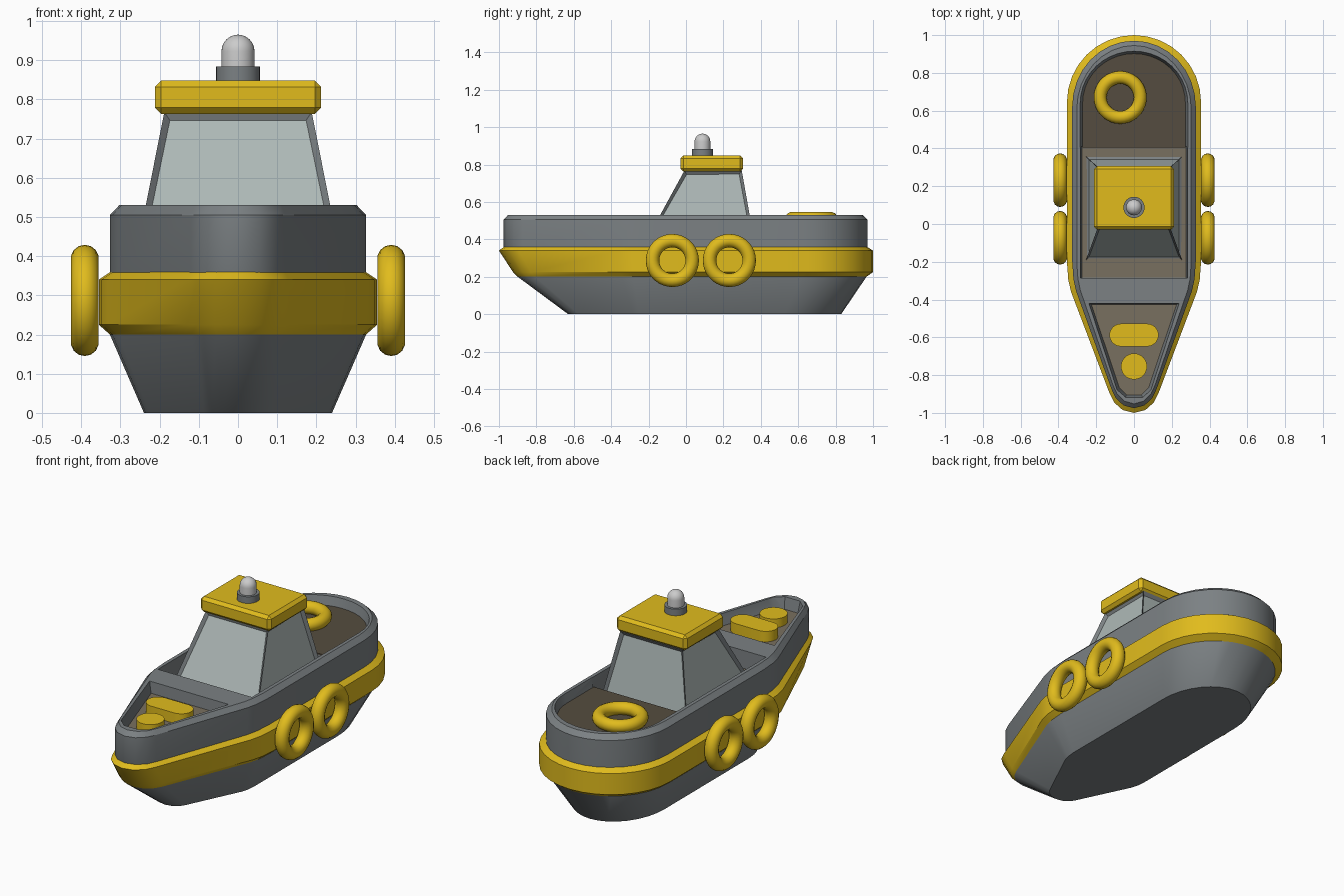
import bpy, bmesh
from math import sin, cos, pi, radians

if "Cube" in bpy.data.objects:
    bpy.data.objects.remove(bpy.data.objects["Cube"])


def material(name, rgb):
    m = bpy.data.materials.new(name)
    m.diffuse_color = (*rgb, 1)
    m.use_nodes = True
    m.node_tree.nodes["Principled BSDF"].inputs["Base Color"].default_value = m.diffuse_color
    return m


GREY = material("hull_grey", (0.2, 0.22, 0.23))
YELLOW = material("yellow", (0.75, 0.5, 0.012))
GLASS = material("glass", (0.42, 0.48, 0.47))
DECK = material("deck_brown", (0.19, 0.16, 0.115))
DARK = material("stern_deck_brown", (0.09, 0.073, 0.05))
LAMP = material("lamp_glass", (0.65, 0.65, 0.65))


def activate(ob):
    bpy.ops.object.select_all(action='DESELECT')
    ob.select_set(True)
    bpy.context.view_layer.objects.active = ob


def smooth(ob, angle=32):
    activate(ob)
    bpy.ops.object.shade_smooth_by_angle(angle=radians(angle))


def loft(name, rings, mat=None, caps=True):
    """Skin a stack of equal-length closed rings."""
    bm = bmesh.new()
    vs = [[bm.verts.new(p) for p in ring] for ring in rings]
    n = len(vs[0])
    for a, b in zip(vs, vs[1:]):
        for i in range(n):
            j = (i + 1) % n
            bm.faces.new((a[i], a[j], b[j], b[i]))
    if caps:
        bm.faces.new(vs[0][::-1])
        bm.faces.new(vs[-1])
    bmesh.ops.recalc_face_normals(bm, faces=bm.faces)
    me = bpy.data.meshes.new(name)
    bm.to_mesh(me)
    bm.free()
    ob = bpy.data.objects.new(name, me)
    bpy.context.collection.objects.link(ob)
    if mat:
        me.materials.append(mat)
    return ob


def mirrored(half):
    """Close a right-hand half outline across x = 0."""
    return half + [(-x, y) for x, y in reversed(half) if x > 1e-5]


def at(pts, z):
    return [(x, y, z) for x, y in pts]


def rect(x, y0, y1):
    return [(x, y0), (x, y1), (-x, y1), (-x, y0)]


def circle(x, y, r, n=32):
    return [(x + r * cos(2 * pi * i / n), y + r * sin(2 * pi * i / n)) for i in range(n)]


# Master plan outline: rounded bow, straight sides, round stern
PLAN = [(0, -1), (0.06, -0.985), (0.105, -0.945), (0.13, -0.895),
        (0.333, -0.36), (0.348, -0.295), (0.355, -0.2)]
PLAN += [(0.355 * cos(a * pi / 16), 0.645 + 0.355 * sin(a * pi / 16)) for a in range(8)] + [(0, 1)]


def boat_ring(z, w, stern, bow):
    def fit(y):
        return -0.2 + (y + 0.2) * ((stern + 0.2) / 1.2 if y > -0.2 else (bow + 0.2) / -0.8)
    return at(mirrored([(x * w / 0.355, fit(y)) for x, y in PLAN]), z)


# Recess outlines, grown by g at the top edge
def stern_plan(g):
    r = 0.272 + g
    half = [(r, 0.405)] + [(r * cos(a * pi / 20), 0.64 + (0.262 + g) * sin(a * pi / 20))
                           for a in range(10)] + [(0, 0.902 + g)]
    return mirrored(half)


def bow_plan(g):
    return mirrored([(0.04 + g / 2, -0.905 - g), (0.078 + g, -0.865 - g), (0.226 + g, -0.425 + g / 3)])


# Hull
hull = loft("hull", [boat_ring(0, 0.24, 0.83, -0.63), boat_ring(0.2, 0.327, 0.965, -0.9),
                     boat_ring(0.36, 0.327, 0.97, -0.975), boat_ring(0.505, 0.327, 0.97, -0.975),
                     boat_ring(0.53, 0.303, 0.945, -0.952)], GREY)

# Recesses: cabin well, stern deck, bow deck
MID_Z, STERN_Z, BOW_Z = 0.43, 0.48, 0.465
cutters = [
    loft("cabin_well_cutter", [at(rect(0.275, -0.285, 0.41), MID_Z), at(rect(0.285, -0.285, 0.41), 0.55)]),
    loft("stern_cutter", [at(stern_plan(0), STERN_Z), at(stern_plan(0.018), 0.55)]),
    loft("bow_cutter", [at(bow_plan(0), BOW_Z), at(bow_plan(0.016), 0.55)]),
]
activate(hull)
for c in cutters:
    c.hide_render = True
    mod = hull.modifiers.new(c.name, 'BOOLEAN')
    mod.operation = 'DIFFERENCE'
    mod.solver = 'EXACT'
    mod.object = c
    bpy.ops.object.modifier_apply(modifier=mod.name)
for c in cutters:
    bpy.data.objects.remove(c)
smooth(hull)

# Deck floors
loft("cabin_well_floor", [at(rect(0.274, -0.284, 0.404), z) for z in (MID_Z - 0.005, MID_Z + 0.003)], DECK)
loft("stern_deck", [at(stern_plan(0), z) for z in (STERN_Z - 0.005, STERN_Z + 0.003)], DARK)
loft("bow_deck", [at(bow_plan(0), z) for z in (BOW_Z - 0.005, BOW_Z + 0.003)], DECK)

# Rubbing band
smooth(loft("rubbing_band", [boat_ring(0.2, 0.327, 0.965, -0.9), boat_ring(0.225, 0.355, 1.0, -0.925),
                             boat_ring(0.34, 0.355, 1.0, -1.0), boat_ring(0.36, 0.325, 0.968, -0.973)],
            YELLOW, caps=False))

# Cabin with inset windows on each side
cabin = loft("cabin", [at(rect(0.255, -0.193, 0.358), MID_Z), at(rect(0.188, -0.008, 0.298), 0.768)], GREY)
cabin.data.materials.append(GLASS)
bm = bmesh.new()
bm.from_mesh(cabin.data)
bm.normal_update()
windows = [f for f in bm.faces if abs(f.normal.z) < 0.8]
bmesh.ops.inset_individual(bm, faces=windows, thickness=0.022, depth=-0.014)
for f in windows:
    f.material_index = 1
bm.to_mesh(cabin.data)
bm.free()

# Roof with chamfered edges
roof = loft("roof", [at(rect(0.212, -0.03, 0.306), z) for z in (0.763, 0.848)], YELLOW)
bev = roof.modifiers.new("chamfer", 'BEVEL')
bev.width = 0.016
bev.segments = 1

# Roof lamp
smooth(loft("lamp_base", [at(circle(0, 0.088, 0.056), z) for z in (0.84, 0.884)], GREY))
dome = [at(circle(0, 0.088, 0.042), 0.88)]
dome += [at(circle(0, 0.088, 0.042 * cos(a * pi / 16)), 0.923 + 0.042 * sin(a * pi / 16)) for a in range(8)]
dome += [at(circle(0, 0.088, 0.002), 0.965)]
smooth(loft("lamp", dome, LAMP), 40)

# Bow fittings: capsule-shaped locker and round hatch
capsule = [(s * 0.07 + 0.06 * cos(a), -0.588 + 0.06 * sin(a))
           for s, start in ((1, -pi / 2), (-1, pi / 2))
           for a in (start + pi * i / 12 for i in range(13))]
smooth(loft("bow_locker", [at(capsule, z) for z in (BOW_Z, 0.525)], YELLOW))
smooth(loft("bow_hatch", [at(circle(0, -0.754, 0.069), z) for z in (BOW_Z, 0.515)], YELLOW))


# Ring fenders and lifebuoy
def ring(name, loc, rot, major, minor):
    bpy.ops.mesh.primitive_torus_add(location=loc, rotation=rot, major_radius=major, minor_radius=minor,
                                     major_segments=36, minor_segments=14)
    ob = bpy.context.object
    ob.name = name
    ob.data.materials.append(YELLOW)
    smooth(ob, 60)


for side, s in (("right", 1), ("left", -1)):
    for pos, y in (("front", -0.073), ("rear", 0.232)):
        ring(f"fender_{side}_{pos}", (s * 0.391, y, 0.287), (0, pi / 2, 0), 0.106, 0.036)
ring("lifebuoy", (-0.073, 0.67, 0.512), (0, 0, 0), 0.106, 0.034)
